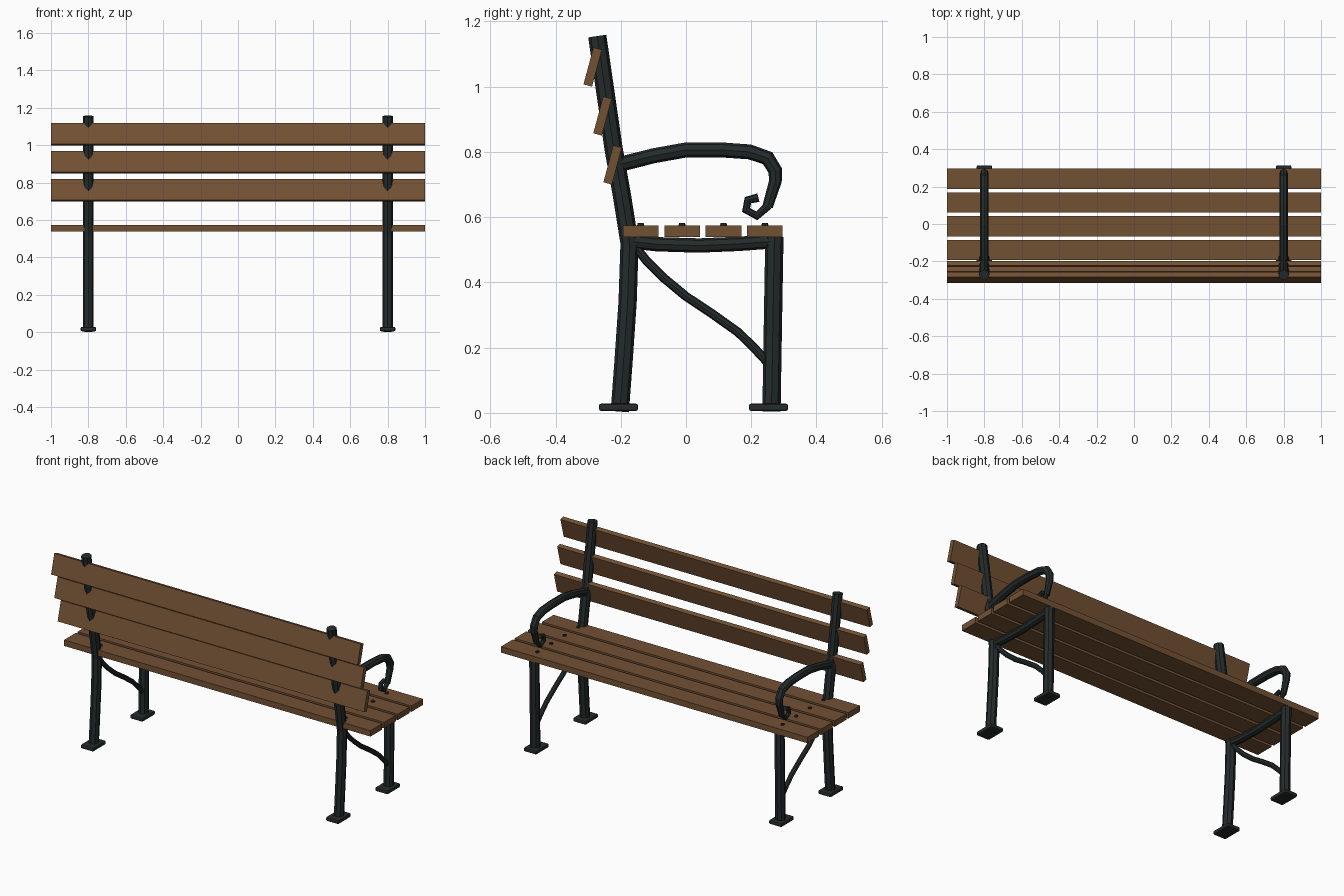
import bpy, bmesh
from math import radians
from mathutils import Matrix

if "Cube" in bpy.data.objects:
    bpy.data.objects.remove(bpy.data.objects["Cube"])


def material(name, color):
    m = bpy.data.materials.new(name)
    m.diffuse_color = color
    m.use_nodes = True
    m.node_tree.nodes["Principled BSDF"].inputs["Base Color"].default_value = m.diffuse_color
    return m


WOOD = material("brown_wood", (0.17, 0.083, 0.034, 1))
IRON = material("dark_iron", (0.018, 0.024, 0.024, 1))


def finish(name, bm, mat):
    mesh = bpy.data.meshes.new(name)
    bm.to_mesh(mesh)
    bm.free()
    mesh.materials.append(mat)
    ob = bpy.data.objects.new(name, mesh)
    bpy.context.collection.objects.link(ob)
    return ob


def box(name, loc, size, mat, tilt=0, bevel=0):
    bm = bmesh.new()
    bmesh.ops.create_cube(bm, size=1, matrix=Matrix.Diagonal((*size, 1)))
    if bevel:
        bmesh.ops.bevel(bm, geom=bm.edges[:], offset=bevel, segments=2,
                        profile=0.5, affect='EDGES')
    ob = finish(name, bm, mat)
    ob.location = loc
    ob.rotation_euler.x = radians(tilt)
    return ob


def tube(name, x, pts, radius, taper=None):
    """Eight-sided flat-shaded bar along (y, z) points."""
    cu = bpy.data.curves.new(name, 'CURVE')
    cu.dimensions = '3D'
    cu.bevel_depth = radius
    cu.bevel_resolution = 2
    cu.use_fill_caps = True
    sp = cu.splines.new('POLY')
    sp.points.add(len(pts) - 1)
    for i, (p, (y, z)) in enumerate(zip(sp.points, pts)):
        p.co = (x, y, z, 1)
        p.radius = taper[i] if taper else 1
    sp.use_smooth = False
    cu.materials.append(IRON)
    ob = bpy.data.objects.new(name, cu)
    bpy.context.collection.objects.link(ob)
    return ob


# Seat slats
SEAT_Y = (-0.139, -0.012, 0.115, 0.242)
for i, y in enumerate(SEAT_Y):
    box(f"seat_slat_{i + 1}", (0, y, 0.557), (2, 0.109, 0.035), WOOD)

# Backrest slats
for i, (y, z) in enumerate([(-0.225, 0.76), (-0.256, 0.91), (-0.286, 1.06)]):
    box(f"back_slat_{i + 1}", (0, y, z), (2, 0.027, 0.117), WOOD, tilt=-15)

# Iron side frames
for side, x in (("left", -0.8), ("right", 0.8)):
    tube(f"{side}_back_post", x,
         [(-0.203, 0.004), (-0.192, 0.15), (-0.179, 0.34), (-0.173, 0.52),
          (-0.197, 0.67), (-0.222, 0.81), (-0.272, 1.155)], 0.028)
    tube(f"{side}_front_leg", x,
         [(0.262, 0.004), (0.266, 0.25), (0.271, 0.54)], 0.028)
    tube(f"{side}_seat_rail", x,
         [(-0.17, 0.526), (-0.09, 0.517), (0.04, 0.513), (0.16, 0.518),
          (0.27, 0.526)], 0.022)
    tube(f"{side}_brace", x,
         [(-0.16, 0.515), (-0.12, 0.465), (-0.07, 0.415), (0.0, 0.357),
          (0.08, 0.304), (0.16, 0.247), (0.21, 0.198), (0.262, 0.142)], 0.014)
    tube(f"{side}_armrest", x,
         [(-0.21, 0.76), (-0.1, 0.788), (0.0, 0.806), (0.11, 0.806),
          (0.195, 0.8), (0.25, 0.781), (0.274, 0.742), (0.274, 0.71),
          (0.25, 0.632)], 0.023, [1, 1, 1, 1, 1, 1, 0.95, 0.85, 0.7])
    tube(f"{side}_armrest_scroll", x,
         [(0.252, 0.636), (0.217, 0.604), (0.184, 0.622), (0.19, 0.652),
          (0.222, 0.66)], 0.0135)
    for end, y in (("back", -0.207), ("front", 0.253)):
        box(f"{side}_{end}_foot", (x, y, 0.017), (0.083, 0.12, 0.023),
            IRON, bevel=0.007)
    # Bolts through the seat slats
    for i, y in enumerate(SEAT_Y):
        bm = bmesh.new()
        bmesh.ops.create_cone(bm, cap_ends=True, segments=8, radius1=0.012,
                              radius2=0.009, depth=0.012)
        finish(f"{side}_bolt_{i + 1}", bm, IRON).location = (x, y, 0.576)
